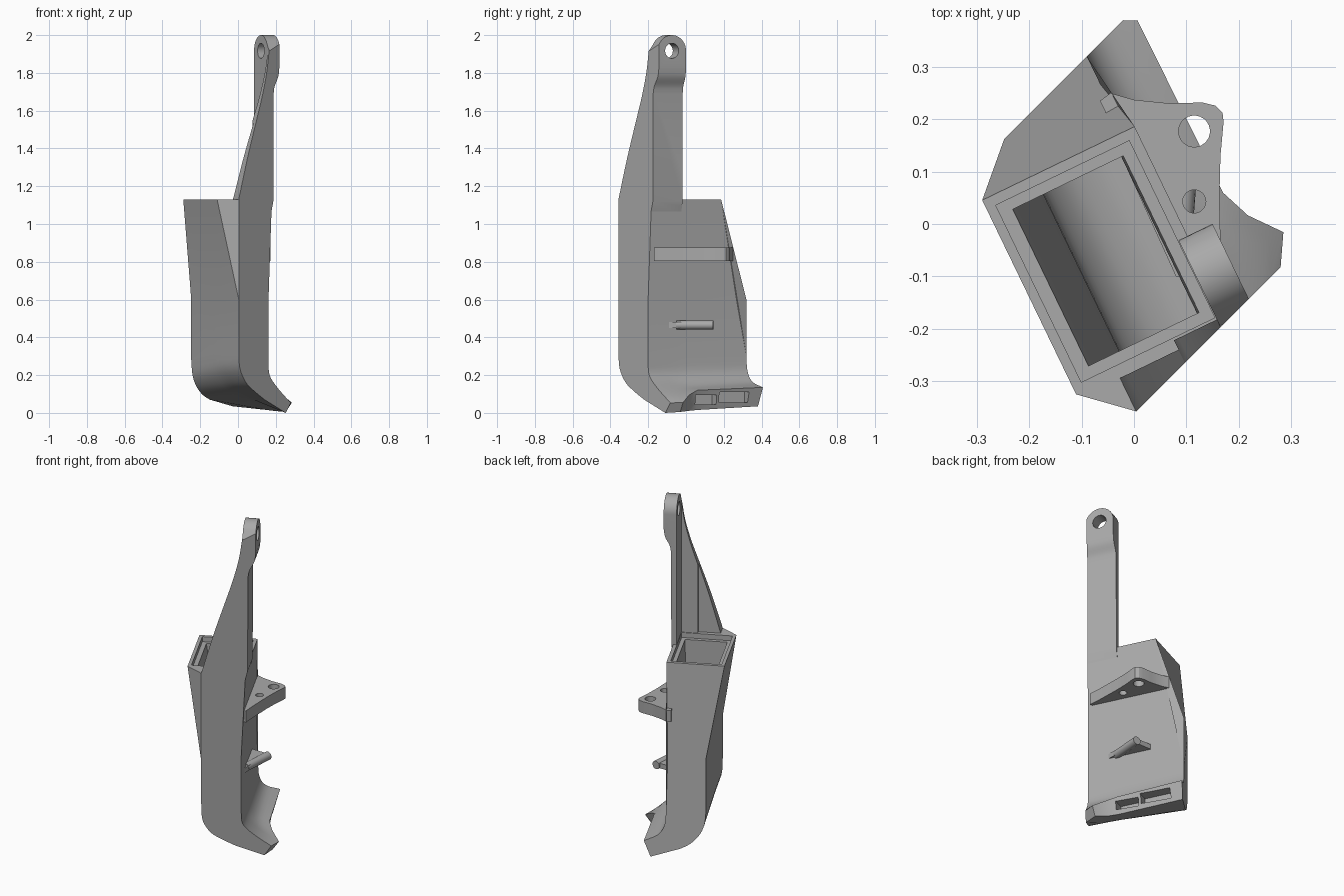
import bpy
import bmesh
import math
from mathutils import Vector

old = bpy.data.objects.get("Cube")
if old:
    bpy.data.objects.remove(old, do_unlink=True)

grey = bpy.data.materials.new("plain grey")
grey.use_nodes = True
grey.diffuse_color = (0.4, 0.4, 0.4, 1)
grey.node_tree.nodes["Principled BSDF"].inputs["Base Color"].default_value = (0.4, 0.4, 0.4, 1)

TURN = math.radians(25.8)
COS, SIN = math.cos(TURN), math.sin(TURN)
TOP = 1.13


def place(a, b, z):
    """Turned frame: a points out of the broad face, b runs along it."""
    return Vector((COS * a - SIN * b, SIN * a + COS * b, z))


def front_cut(a):
    return 0.347 * a - 0.271


def back_cut(a):
    return 0.347 * a + 0.307


def lerp(p, q, t):
    return p + (q - p) * t


def smooth_path(pts, n=4):
    """Rounded path through a few points."""
    v = [Vector(p) for p in pts]
    v = [2 * v[0] - v[1]] + v + [2 * v[-1] - v[-2]]
    out = []
    for p0, p1, p2, p3 in zip(v, v[1:], v[2:], v[3:]):
        for i in range(n):
            t = i / n
            out.append(p1 + (p2 - p0) * t / 2 + (2 * p0 - 5 * p1 + 4 * p2 - p3) * t * t / 2
                       + (3 * p1 - p0 - 3 * p2 + p3) * t ** 3 / 2)
    return [tuple(p) for p in out + [v[-2]]]


def finish(name, bm):
    bmesh.ops.recalc_face_normals(bm, faces=bm.faces)
    me = bpy.data.meshes.new(name)
    bm.to_mesh(me)
    bm.free()
    me.materials.append(grey)
    ob = bpy.data.objects.new(name, me)
    bpy.context.collection.objects.link(ob)
    return ob


def solid(name, start, end):
    """Solid between two matching outlines."""
    bm = bmesh.new()
    r1, r2 = ([bm.verts.new(p) for p in ring] for ring in (start, end))
    bm.faces.new(r1)
    bm.faces.new(r2)
    for i in range(len(r1)):
        bm.faces.new((r1[i - 1], r1[i], r2[i], r2[i - 1]))
    return finish(name, bm)


def prism(name, profile, b0, b1):
    """Side profile (a, z) run along b; b0 None follows the slanted front."""
    return solid(name, [place(a, front_cut(a) if b0 is None else b0, z) for a, z in profile],
                 [place(a, b1, z) for a, z in profile])


def box(name, a, b, z):
    return prism(name, [(a[0], z[0]), (a[1], z[0]), (a[1], z[1]), (a[0], z[1])], *b)


def cylinder(name, p, q, r, sides=32):
    p, q = Vector(p), Vector(q)
    rot = (q - p).to_track_quat("Z", "Y")
    ring = [rot @ Vector((r * math.cos(i * math.tau / sides), r * math.sin(i * math.tau / sides), 0))
            for i in range(sides)]
    return solid(name, [p + v for v in ring], [q + v for v in ring])


def combine(ob, cutter, operation="DIFFERENCE"):
    mod = ob.modifiers.new("cut", "BOOLEAN")
    mod.operation, mod.object, mod.solver = operation, cutter, "EXACT"
    bpy.context.view_layer.objects.active = ob
    bpy.ops.object.modifier_apply(modifier=mod.name)
    bpy.data.objects.remove(cutter, do_unlink=True)


# Main body: curved foot at the bottom, flared mouth at the top
left_front = [(-.152, .34), (-.145, .24), (-.105, .165), (-.05, .12), (.03, .07)]
left_back = [(-.152, .28), (-.143, .2), (-.115, .14), (-.07, .095), (-.02, .07)]
# share of depth, b, inner curve ending in the upper lip, lower lip
stations = [
    (0, None, [(.058, .28), (.066, .2), (.123, .132), (.216, .053)], (.18, .0)),
    (.12, -.138, [(.058, .29), (.066, .2), (.13, .13), (.25, .055)], (.215, .005)),
    (.2, -.08, [(.058, .3), (.066, .2), (.115, .14), (.203, .095)], (.18, .01)),
    (.35, -.02, [(.058, .3), (.066, .21), (.11, .147), (.179, .12)], (.165, .015)),
    (1, "back", [(.058, .3), (.066, .22), (.1, .165), (.175, .135)], (.14, .035)),
]
bm = bmesh.new()
rings = []
for t, b, inner, lip in stations:
    outer = [tuple(lerp(Vector(p), Vector(q), t)) for p, q in zip(left_front, left_back)]
    section = [(.058, .6)] + smooth_path(inner) + [lip] + smooth_path(outer)[::-1] + [(-.152, .6)]
    depth = front_cut if b is None else back_cut if b == "back" else (lambda a, b=b: b)
    pts = [place(a, depth(a), z) for a, z in section]
    pts = [place(.082, lerp(-.2425, .167, t), TOP)] + pts + [place(-.241, lerp(-.2445, .167, t), TOP)]
    rings.append([bm.verts.new(p) for p in pts])
for r1, r2 in zip(rings, rings[1:]):
    for i in range(len(r1) - 1):
        bm.faces.new((r1[i], r1[i + 1], r2[i + 1], r2[i]))
corner = bm.verts.new(place(-.152, front_cut(-.152), TOP))
bm.faces.new(rings[0][:-1] + [corner])
bm.faces.new((rings[0][-2], rings[0][-1], corner))
bm.faces.new(rings[-1])
bm.faces.new([r[0] for r in rings] + [r[-1] for r in reversed(rings)] + [corner])
body = finish("body_shell", bm)

# Hollow inside, mouth ledge and the two windows in the foot
floor = smooth_path([(-.131, .32), (-.122, .24), (-.08, .17), (-.02, .13), (.034, .115)])
combine(body, prism("cavity", [(.039, 1.2), (-.206, 1.2), (-.2, TOP), (-.131, .6)] + floor + [(.034, .6)],
                    -.206, .126))
combine(body, box("ledge", (-.222, .061), (-.228, .147), (1.1, 1.2)))
combine(body, box("window", (.11, .3), (-.03, .1), (.045, .095)))
combine(body, box("window", (.11, .3), (.115, .29), (.055, .11)))

# Tall arm with a thicker, rounded, drilled head
bend = smooth_path([(.094, 1.69), (.102, 1.73), (.127, 1.78), (.135, 1.83)])
arm = prism("arm", [(.063, 1.05), (.075, 1.05), (.092, 1.12)] + bend + [(.135, 2.05), (.063, 2.05)],
            None, -.065)
MID, HEAD_Z, R = -.148, 1.917, .083
outline = [(-.065, 1)] + [(MID + R * math.cos(i * math.pi / 20), HEAD_Z + R * math.sin(i * math.pi / 20))
                          for i in range(18)] + [(-.26, 1.9), (-.26, 1)]
combine(arm, solid("head_shape", [place(0, b, z) for b, z in outline],
                   [place(.2, b, z) for b, z in outline]), "INTERSECT")
combine(arm, cylinder("head_hole", place(0, MID, HEAD_Z), place(.2, MID, HEAD_Z), .04))

# Sweeping front web that braces the arm, stepped in thickness
sweep = smooth_path([(-.152, TOP), (-.09, 1.35), (-.028, 1.545)])
prism("web_lower", [(-.028, 1.1), (-.152, 1.1)] + sweep, None, -.253)
sweep = smooth_path([(-.028, 1.545), (.012, 1.67), (.045, 1.8), (.063, 1.92)])
prism("web_upper", [(.07, 1.1), (-.028, 1.1)] + sweep + [(.07, 1.92)], None, -.233)

# Side bracket with two holes
plan = [(-.065, .235), (-.045, .25), (0, .237), (.07, .23), (.13, .232), (.155, .226), (.169, .212),
        (.171, .195), (.165, .13), (.163, .05), (.167, -.1), (.172, -.17), (.14, -.17)]
bracket = solid("side_bracket", *[[Vector((x, y, z)) for x, y in plan] for z in (.805, .875)])
for y, r in ((.177, .03), (.043, .022)):
    combine(bracket, cylinder("hole", (.115, y, .7), (.115, y, 1), r))

# Small hook: thin gusset carrying a round peg
gusset = [(.08, -.1), (.108, -.1), (.1, .14), (0, .14), (-.02, .12)]
solid("hook_gusset", *[[Vector((x, y, z)) for x, y in gusset] for z in (.45, .48)])
cylinder("hook_peg", (.085, -.05, .465), (.1, .145, .465), .024, 20)

bpy.ops.object.select_all(action="DESELECT")
for ob in bpy.data.objects:
    if ob.type == "MESH" and grey.name in ob.data.materials:
        ob.select_set(True)
        bpy.context.view_layer.objects.active = ob
bpy.ops.object.shade_smooth_by_angle(angle=math.radians(30))
